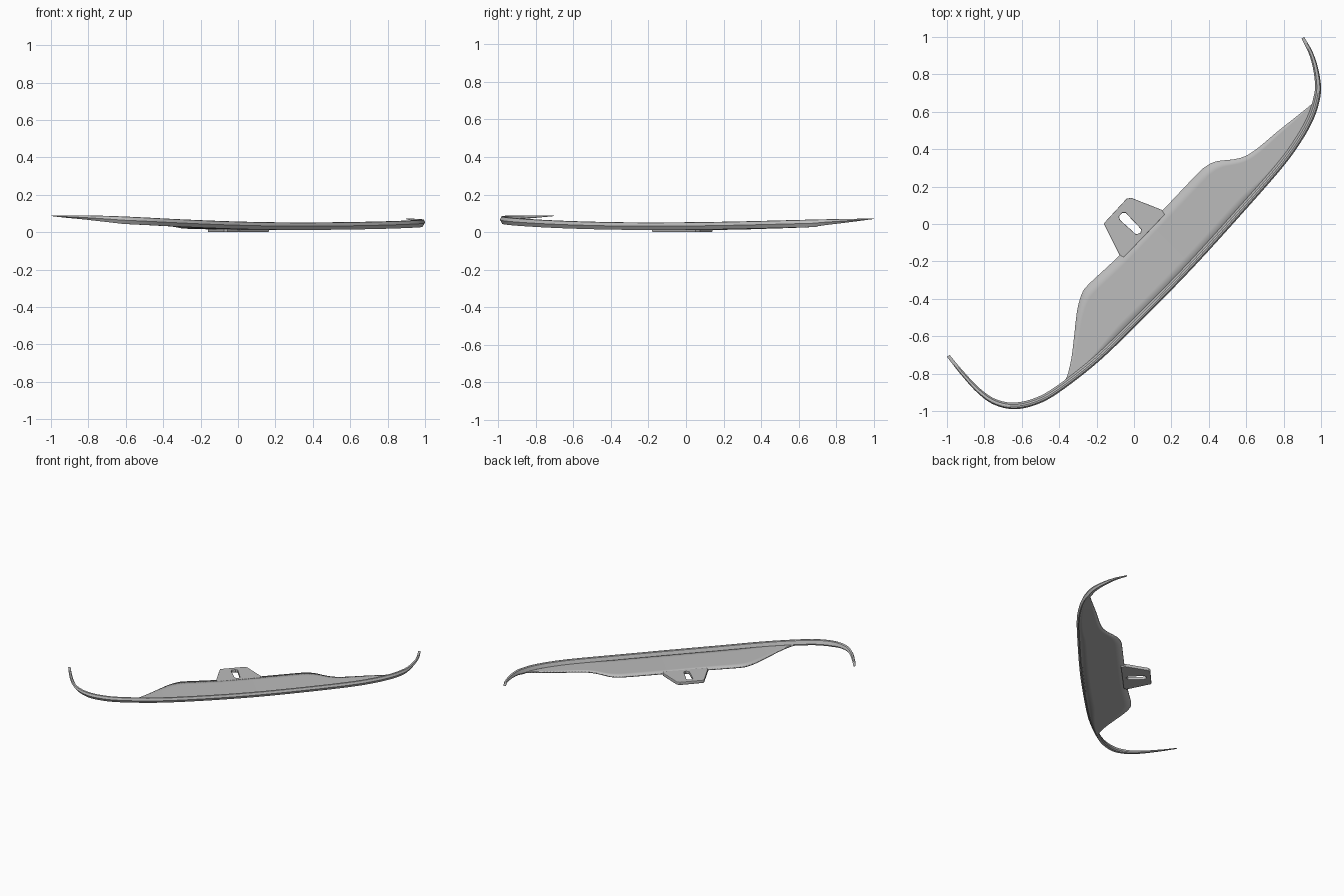
import bpy
import bmesh
import math
from mathutils import Vector

cube = bpy.data.objects.get("Cube")
if cube:
    bpy.data.objects.remove(cube, do_unlink=True)

grey = bpy.data.materials.new("plain grey")
grey.use_nodes = True
grey.diffuse_color = (0.5, 0.5, 0.5, 1)
grey.node_tree.nodes["Principled BSDF"].inputs["Base Color"].default_value = grey.diffuse_color

ROOT = math.sqrt(2)
STEPS = 8


def smooth_path(points):
    """Dense Catmull-Rom path through the given points."""
    pts = [Vector(p) for p in points]
    pts = [2 * pts[0] - pts[1]] + pts + [2 * pts[-1] - pts[-2]]
    path = []
    for a, b, c, d in zip(pts, pts[1:], pts[2:], pts[3:]):
        for i in range(STEPS):
            u = i / STEPS
            path.append(0.5 * (2 * b + (c - a) * u + (2 * a - 5 * b + 4 * c - d) * u ** 2
                               + (3 * b - a - 3 * c + d) * u ** 3))
    return path + [pts[-2]]


def along(p):
    return (p[0] + p[1]) / ROOT


def across(p):
    return (p[1] - p[0]) / ROOT


def base_height(t):
    """The part bows gently upward toward both ends."""
    s = t - 0.1
    return 0.012 + (0.021 if s < 0 else 0.013) * s * s


def across_at(path, t):
    for a, b in zip(path, path[1:]):
        if along(a) <= t <= along(b):
            f = (t - along(a)) / max(along(b) - along(a), 1e-6)
            return across(a) + f * (across(b) - across(a))
    return across(path[-1] if t > along(path[-1]) else path[0])


def grid_object(name, rows, closed):
    """Skin rows of points; closed rows form a capped tube."""
    bm = bmesh.new()
    grid = [[bm.verts.new(p) for p in row] for row in rows]
    n = len(rows[0])
    for r, q in zip(grid, grid[1:]):
        for j in range(n if closed else n - 1):
            k = (j + 1) % n
            bm.faces.new((r[j], r[k], q[k], q[j]))
    if closed:
        bm.faces.new(grid[0])
        bm.faces.new(grid[-1])
    bmesh.ops.recalc_face_normals(bm, faces=bm.faces)
    mesh = bpy.data.meshes.new(name)
    bm.to_mesh(mesh)
    bm.free()
    obj = bpy.data.objects.new(name, mesh)
    bpy.context.collection.objects.link(obj)
    return obj


def finish(obj):
    if not obj.data.materials:
        obj.data.materials.append(grey)
    bpy.ops.object.select_all(action="DESELECT")
    obj.select_set(True)
    bpy.context.view_layer.objects.active = obj
    bpy.ops.object.shade_smooth_by_angle(angle=math.radians(30))


# Front lip: swept section that thins out toward both curled tips
lip_path = smooth_path([
    (-1, -.71), (-.93, -.8), (-.84, -.9), (-.75, -.965), (-.64, -.99), (-.52, -.965),
    (-.4, -.9), (-.2, -.745), (0, -.555), (.3, -.25), (.6, .08), (.8, .31), (.9, .45),
    (.96, .56), (.99, .65), (1, .73), (.985, .83), (.955, .92), (.91, 1)])
section = [(.3, 0), (0, .5), (.2, .95), (.45, 1), (.7, .9), (1, .25), (.9, 0)]
rows = []
last = len(lip_path) - 1
for i, p in enumerate(lip_path):
    step = lip_path[min(i + 1, last)] - lip_path[max(i - 1, 0)]
    inward = Vector((-step.y, step.x)).normalized()
    taper = min(1, 0.06 + i / (4.5 * STEPS), 0.06 + (last - i) / (4 * STEPS))
    width = 0.016 + 0.02 * taper
    top = base_height(along(p)) + 0.04
    row = []
    for d, z in section:
        q = p + inward * d * width
        row.append((q.x, q.y, top - 0.04 * taper * (1 - z)))
    rows.append(row)
finish(grid_object("front_lip", rows, True))

# Floor plate: spans from the lip to the shaped rear edge
rear_path = smooth_path([
    (-.4, -.88), (-.36, -.82), (-.335, -.72), (-.32, -.6), (-.305, -.47), (-.285, -.39),
    (-.25, -.33), (-.08, -.17), (.15, .07), (.34, .27), (.38, .305), (.44, .335),
    (.6, .365), (.78, .505), (.96, .65), (.985, .69)])
start, end = along(rear_path[0]), along(rear_path[-1])
rows = []
for i in range(91):
    t = start + (end - start) * i / 90
    front = across_at(lip_path, t) + 0.018
    rear = max(across_at(rear_path, t), front + 0.004)
    row = []
    for j in range(7):
        s = front + (rear - front) * j / 6
        row.append(((t - s) / ROOT, (t + s) / ROOT, base_height(t) + 0.01))
    rows.append(row)
plate = grid_object("floor_plate", rows, False)
if plate.data.polygons[0].normal.z < 0:
    plate.data.flip_normals()
solid = plate.modifiers.new("thickness", "SOLIDIFY")
solid.thickness = 0.01
solid.offset = -1
finish(plate)

# Mounting tab: filled outline with an open slot and rounded rim
outline = [(-.055, -.18), (-.075, -.17), (-.16, 0), (-.155, .01), (-.04, .135), (-.015, .14),
           (.15, .075), (.165, .05)]
slot = [(-.08, .04), (-.062, .06), (-.045, .06), (.038, -.028), (.035, -.048), (.01, -.055),
        (-.075, .022)]
curve = bpy.data.curves.new("mounting_tab", "CURVE")
curve.dimensions = "2D"
curve.fill_mode = "BOTH"
curve.extrude = 0.008
curve.bevel_depth = 0.004
curve.bevel_resolution = 1
curve.offset = -0.004
curve.materials.append(grey)
for loop in (outline, slot):
    spline = curve.splines.new("POLY")
    spline.points.add(len(loop) - 1)
    for point, (x, y) in zip(spline.points, loop):
        point.co = (x, y, 0, 1)
    spline.use_cyclic_u = True
tab = bpy.data.objects.new("mounting_tab", curve)
tab.location.z = 0.012
bpy.context.collection.objects.link(tab)
bpy.ops.object.select_all(action="DESELECT")
tab.select_set(True)
bpy.context.view_layer.objects.active = tab
bpy.ops.object.convert(target="MESH")
finish(bpy.context.view_layer.objects.active)
